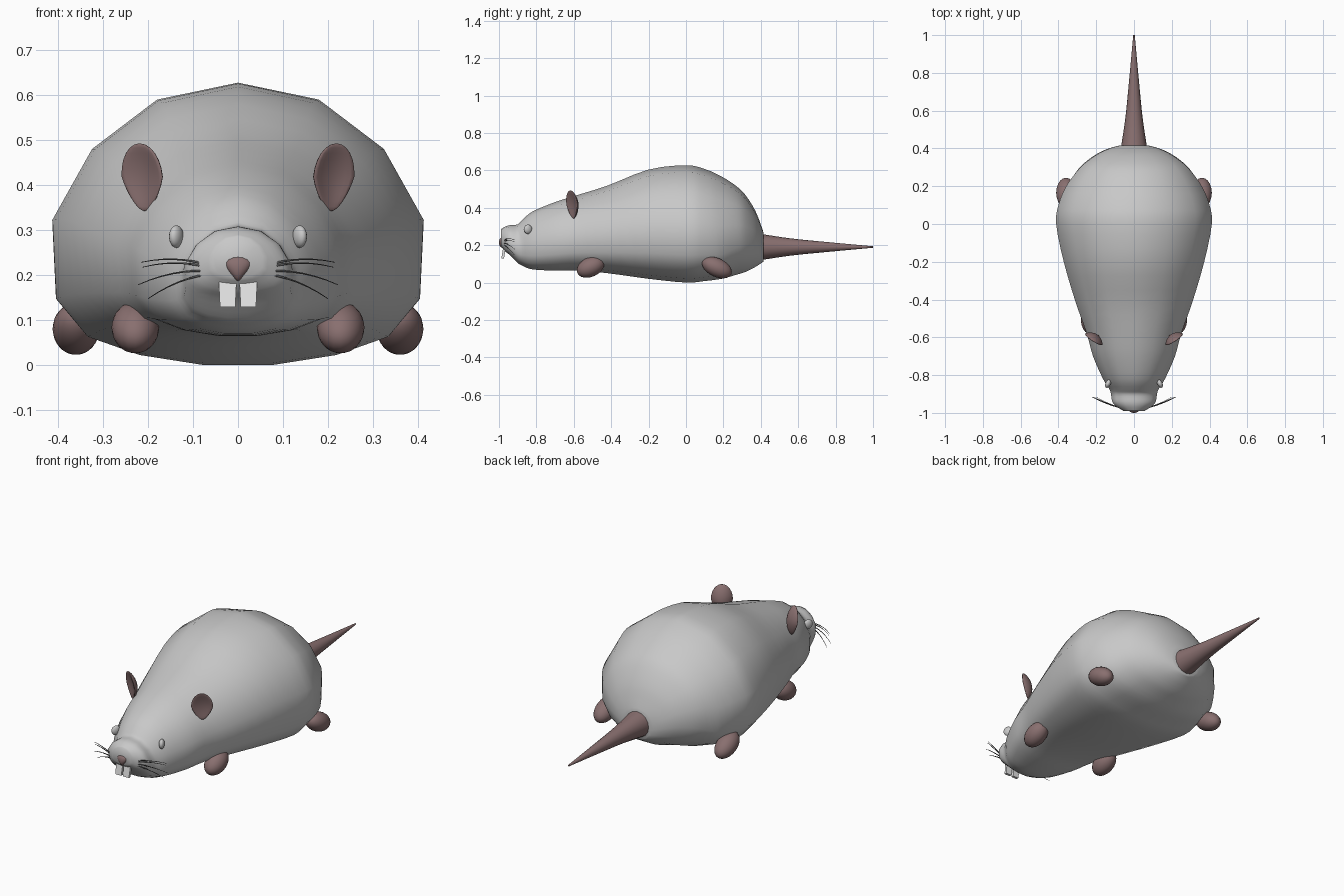
import bpy, bmesh, math
from math import sin, cos, radians, pi
from mathutils import Vector, Matrix

if "Cube" in bpy.data.objects:
    bpy.data.objects.remove(bpy.data.objects["Cube"])


def material(name, *rgb):
    mat = bpy.data.materials.new(name)
    mat.use_nodes = True
    mat.diffuse_color = (*rgb, 1)
    mat.node_tree.nodes["Principled BSDF"].inputs["Base Color"].default_value = (*rgb, 1)
    return mat


FUR = material("grey_fur", .58, .58, .58)
SKIN = material("brown_pink_skin", .25, .16, .16)
TOOTH = material("pale_tooth", .78, .78, .78)
WHISKER = material("dark_whisker", .1, .1, .1)


def add_object(name, bm, mat, angle=60):
    bmesh.ops.recalc_face_normals(bm, faces=bm.faces)
    mesh = bpy.data.meshes.new(name)
    bm.to_mesh(mesh)
    bm.free()
    mesh.materials.append(mat)
    obj = bpy.data.objects.new(name, mesh)
    bpy.context.collection.objects.link(obj)
    bpy.ops.object.select_all(action="DESELECT")
    obj.select_set(True)
    bpy.context.view_layer.objects.active = obj
    bpy.ops.object.shade_smooth_by_angle(angle=radians(angle))
    return obj


def loft(name, rings, mat):
    """Skin closed rings of points and cap both ends."""
    bm = bmesh.new()
    loops = [[bm.verts.new(p) for p in ring] for ring in rings]
    for a, b in zip(loops, loops[1:]):
        for i in range(len(a)):
            j = (i + 1) % len(a)
            bm.faces.new((a[i], a[j], b[j], b[i]))
    bm.faces.new(loops[0])
    bm.faces.new(loops[-1])
    return add_object(name, bm, mat)


def smooth_rows(rows, steps):
    """Catmull-Rom interpolation of a table of sections."""
    pts = [Vector(r) for r in rows]
    pts = [pts[0]] + pts + [pts[-1]]
    out = []
    for a, b, c, d in zip(pts, pts[1:], pts[2:], pts[3:]):
        for s in range(steps):
            t = s / steps
            out.append(b + (c - a) * t / 2 + (a * 2 - b * 5 + c * 4 - d) * t * t / 2
                       + (b * 3 - a - c * 3 + d) * t ** 3 / 2)
    return out + [pts[-1]]


def ellipsoid(name, size, place, mat, shape=None):
    """Scaled ball, optionally reshaped in unit space before placing."""
    bm = bmesh.new()
    bmesh.ops.create_uvsphere(bm, u_segments=20, v_segments=12, radius=1)
    for v in bm.verts:
        if shape:
            v.co = shape(v.co)
        v.co = place @ Vector(a * b for a, b in zip(v.co, size))
    return add_object(name, bm, mat)


def at(x, y, z, rx=0, rz=0):
    return (Matrix.Translation((x, y, z)) @ Matrix.Rotation(radians(rz), 4, "Z")
            @ Matrix.Rotation(radians(rx), 4, "X"))


# Body: sections as (y, half width, top, bottom), with a flat-bellied outline
half = [(.436, .88), (.787, .53), (1, .03), (.98, -.53), (.81, -.8), (.53, -.93), (.19, -1)]
outline = [(0, 1)] + half + [(-x, z) for x, z in reversed(half)]
sections = [
    (-.99, .055, .285, .195), (-.965, .095, .3, .165), (-.94, .115, .307, .145),
    (-.9, .122, .311, .105), (-.875, .13, .335, .09), (-.82, .164, .38, .07),
    (-.7, .217, .43, .064), (-.58, .25, .468, .064), (-.42, .307, .518, .05),
    (-.2, .372, .604, .02), (0, .412, .627, 0), (.1, .4, .607, .008),
    (.19, .365, .567, .02), (.27, .315, .515, .04), (.32, .27, .465, .055),
    (.37, .2, .385, .08), (.4, .135, .31, .1), (.415, .08, .265, .11)]
rings = []
for y, w, top, low in smooth_rows(sections, 3):
    mid, tall = (top + low) / 2, (top - low) / 2
    blend = min(1, max(0, (y - .2) / .2))
    ring = []
    for i, (px, pz) in enumerate(outline):
        t = 2 * pi * i / len(outline)
        px += (sin(t) - px) * blend
        pz += (cos(t) - pz) * blend
        ring.append((px * w, y, mid + pz * tall))
    rings.append(ring)
loft("body", rings, FUR)

# Tail: tapering cone of round sections
tail = smooth_rows([(.4, .07), (.56, .046), (.76, .026), (1, .004)], 4)
loft("tail", [[(r * sin(i * pi / 8), y, .19 + r * cos(i * pi / 8)) for i in range(16)]
              for y, r in tail], SKIN)


# Ear: cupped disc that narrows at its foot
def ear_shape(p):
    dish = 1.6 * (1 - p.x ** 2 - p.z ** 2)
    narrow = 1 - .35 * max(0, -p.z)
    return Vector((p.x * narrow, p.y + dish, p.z))


# Nose: narrower toward the mouth
def nose_shape(p):
    return Vector((p.x * (.72 + .45 * p.z), p.y, p.z)) if p.z < .6 else p.copy()


for side, label in ((1, "left"), (-1, "right")):
    ellipsoid(f"{label}_ear", (.054, .012, .076), at(side * .213, -.61, .417, 8, side * 33),
              SKIN, ear_shape)
    ellipsoid(f"{label}_front_foot", (.053, .078, .052), at(side * .228, -.51, .083, 25), SKIN)
    ellipsoid(f"{label}_back_foot", (.052, .085, .05), at(side * .36, .165, .08, -25), SKIN)
    ellipsoid(f"{label}_eyelid", (.014, .024, .025), at(side * .137, -.845, .285, 0, side * 25), FUR)

    # Front tooth: small plate, wider at the root
    bm = bmesh.new()
    bmesh.ops.create_cube(bm, size=1)
    for v in bm.verts:
        wide = .04 if v.co.z > 0 else .034
        v.co = Vector((side * (.023 + v.co.x * wide), -.975 + v.co.y * .014 + v.co.z * .01,
                       .16 + v.co.z * .062))
    add_object(f"{label}_tooth", bm, TOOTH, 30)

    # Whiskers: thin swept strands fanning from the muzzle
    curve = bpy.data.curves.new(f"{label}_whiskers", "CURVE")
    curve.dimensions = "3D"
    curve.bevel_depth = .0032
    curve.bevel_resolution = 1
    for root, tip_x, tip_z in ((.215, .215, .228), (.21, .212, .217),
                               (.207, .222, .178), (.203, .2, .147)):
        strand = curve.splines.new("POLY")
        strand.points.add(7)
        for i, point in enumerate(strand.points):
            t = i / 7
            point.co = (side * (.045 + (tip_x - .045) * t), -.978 + .03 * t + .032 * t * t,
                        root + (tip_z - root) * t + .05 * t * (1 - t), 1)
            point.radius = 1 - .75 * t
    curve.materials.append(WHISKER)
    bpy.context.collection.objects.link(bpy.data.objects.new(f"{label}_whiskers", curve))

ellipsoid("nose", (.036, .017, .028), at(0, -.983, .214), SKIN, nose_shape)
